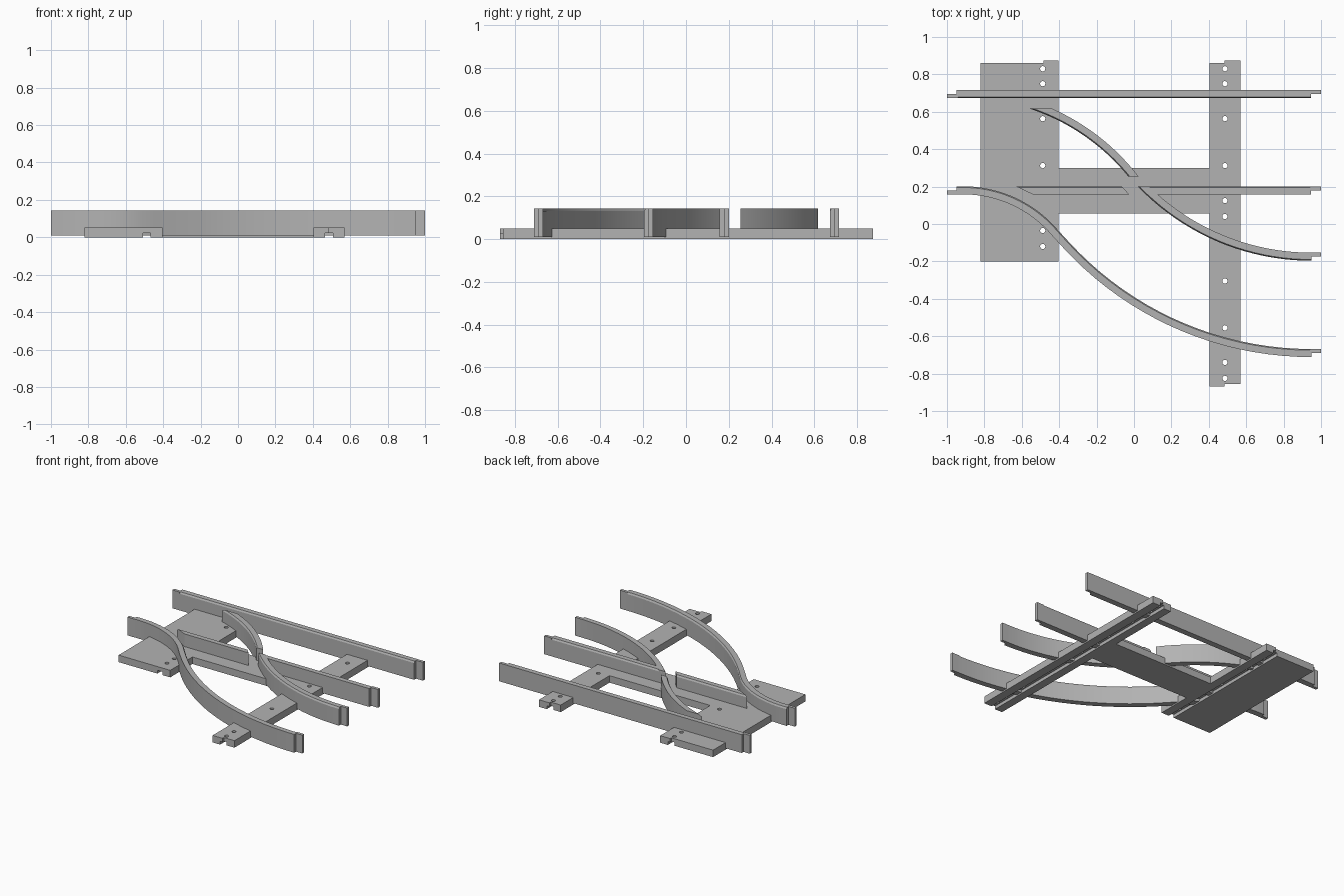
import bpy, bmesh
from math import sin, cos, asin, pi, radians

if "Cube" in bpy.data.objects:
    bpy.data.objects.remove(bpy.data.objects["Cube"])

grey = bpy.data.materials.new("plain grey")
grey.use_nodes = True
colour = (0.45, 0.45, 0.45, 1)
grey.diffuse_color = colour
grey.node_tree.nodes["Principled BSDF"].inputs["Base Color"].default_value = colour

BOTTOM, TOP, HALF = 0.01, 0.143, 0.0215   # rail section
GAUGE = 0.515
LEFT_C, LEFT_R = (-0.913, -0.464), 0.644  # first bend of the curved track
RIGHT_C, RIGHT_R = (0.95, 1.09), 1.78     # second bend
MID_Y, FAR_Y = 0.179, 0.695


def finish(name, bm):
    bmesh.ops.recalc_face_normals(bm, faces=bm.faces)
    mesh = bpy.data.meshes.new(name)
    bm.to_mesh(mesh)
    bm.free()
    mesh.materials.append(grey)
    obj = bpy.data.objects.new(name, mesh)
    bpy.context.collection.objects.link(obj)
    return obj


def smooth(obj):
    bpy.ops.object.select_all(action='DESELECT')
    obj.select_set(True)
    bpy.context.view_layer.objects.active = obj
    bpy.ops.object.shade_smooth_by_angle(angle=radians(25))


def prism(name, outline, z0, z1):
    bm = bmesh.new()
    face = bm.faces.new([bm.verts.new((x, y, z0)) for x, y in outline])
    top = bmesh.ops.extrude_face_region(bm, geom=[face])["geom"]
    bmesh.ops.translate(bm, vec=(0, 0, z1 - z0),
                        verts=[v for v in top if isinstance(v, bmesh.types.BMVert)])
    return finish(name, bm)


def box(name, x0, x1, y0, y1, z0, z1):
    return prism(name, [(x0, y0), (x1, y0), (x1, y1), (x0, y1)], z0, z1)


def arc(c, r, a0, a1, n=20):
    steps = [a0 + (a1 - a0) * i / n for i in range(n + 1)]
    return [(c[0] + r * cos(a), c[1] + r * sin(a)) for a in steps]


def rail(name, path, side):
    """Sweep the rail section; path(offset) gives the plan line, side is the running edge."""
    h = HALF * side
    section = [(-h, BOTTOM), (h, BOTTOM), (h, TOP - 0.012), (h * 0.7, TOP), (-h, TOP)]
    bm = bmesh.new()
    rows = [[bm.verts.new((x, y, z)) for x, y in path(o)] for o, z in section]
    for a, b in zip(rows, rows[1:] + rows[:1]):
        for i in range(len(a) - 1):
            bm.faces.new((a[i], a[i + 1], b[i + 1], b[i]))
    for end in (0, -1):
        bm.faces.new([row[end] for row in rows])
    smooth(finish(name, bm))


def lap(name, y, end):
    """Half-width tongue joining one rail end to the next track."""
    x0, x1 = sorted((end * 0.94, end))
    y0, y1 = sorted((y, y + end * HALF))
    box(name, x0, x1, y0, y1, BOTTOM, TOP)


# Plan lines of the rails
def straight(y, x0, x1, skew0=0, skew1=0):
    return lambda o: [(x0 + skew0 * o, y + o), (x1 + skew1 * o, y + o)]


def outer_curve(o):
    return ([(-0.95, LEFT_C[1] + LEFT_R + o)]
            + arc(LEFT_C, LEFT_R + o, pi / 2, radians(40))
            + arc(RIGHT_C, RIGHT_R - o, radians(220), pi * 1.5)[1:])


def closure_curve(o):
    r = LEFT_R + GAUGE + o
    return arc(LEFT_C, r, asin((0.617 - LEFT_C[1]) / r), asin((0.255 - LEFT_C[1]) / r))


def crossing_curve(o):
    r = RIGHT_R - GAUGE - o
    return arc(RIGHT_C, r, pi + asin((RIGHT_C[1] - 0.2) / r), pi * 1.5)


rail("far_straight_rail", straight(FAR_Y, -0.95, 0.945), -1)
rail("middle_rail_left", straight(MID_Y, -0.585, -0.045, -2.1, -0.95), 1)
rail("middle_rail_right", straight(MID_Y, 0.05, 0.945, -1), 1)
rail("outer_curved_rail", outer_curve, 1)
rail("closure_rail", closure_curve, -1)
rail("crossing_rail", crossing_curve, -1)

outer_y = RIGHT_C[1] - RIGHT_R
for name, y, end in (("far_left_lap", FAR_Y, -1), ("far_right_lap", FAR_Y, 1),
                     ("curved_left_lap", MID_Y, -1), ("middle_right_lap", MID_Y, 1),
                     ("crossing_right_lap", outer_y + GAUGE, 1),
                     ("outer_right_lap", outer_y, 1)):
    lap(name, y, end)

# Base plate: wide slab, bridge and long tie in one outline
base = prism("base_plate", [
    (-0.82, -0.2), (-0.405, -0.2), (-0.405, 0.055), (0.405, 0.055), (0.405, -0.87),
    (0.485, -0.87), (0.485, -0.855), (0.57, -0.855), (0.57, 0.875), (0.485, 0.875),
    (0.485, 0.86), (0.405, 0.86), (0.405, 0.3), (-0.405, 0.3), (-0.405, 0.875),
    (-0.485, 0.875), (-0.485, 0.86), (-0.82, 0.86)], 0, 0.051)

# Underside grooves and screw holes
shared = [0.83, 0.75, 0.563, 0.312]
holes = {-0.488: shared + [-0.035, -0.12],
         0.486: shared + [0.125, 0.04, -0.305, -0.555, -0.74, -0.825]}
cutters = []
for x, ys in holes.items():
    cutters.append(box("groove_cutter", x - 0.021, x + 0.021, -1, 1, -0.05, 0.024))
    bm = bmesh.new()
    for y in ys:
        ring = [bm.verts.new((px, py, 0.015)) for px, py in arc((x, y), 0.014, 0, pi * 15 / 8, 15)]
        face = bm.faces.new(ring)
        top = bmesh.ops.extrude_face_region(bm, geom=[face])["geom"]
        bmesh.ops.translate(bm, vec=(0, 0, 0.1),
                            verts=[v for v in top if isinstance(v, bmesh.types.BMVert)])
    cutters.append(finish("hole_cutter", bm))

bpy.context.view_layer.objects.active = base
for cutter in cutters:
    mod = base.modifiers.new("cut", 'BOOLEAN')
    mod.operation, mod.object, mod.solver = 'DIFFERENCE', cutter, 'EXACT'
    bpy.ops.object.modifier_apply(modifier=mod.name)
    bpy.data.objects.remove(cutter)
